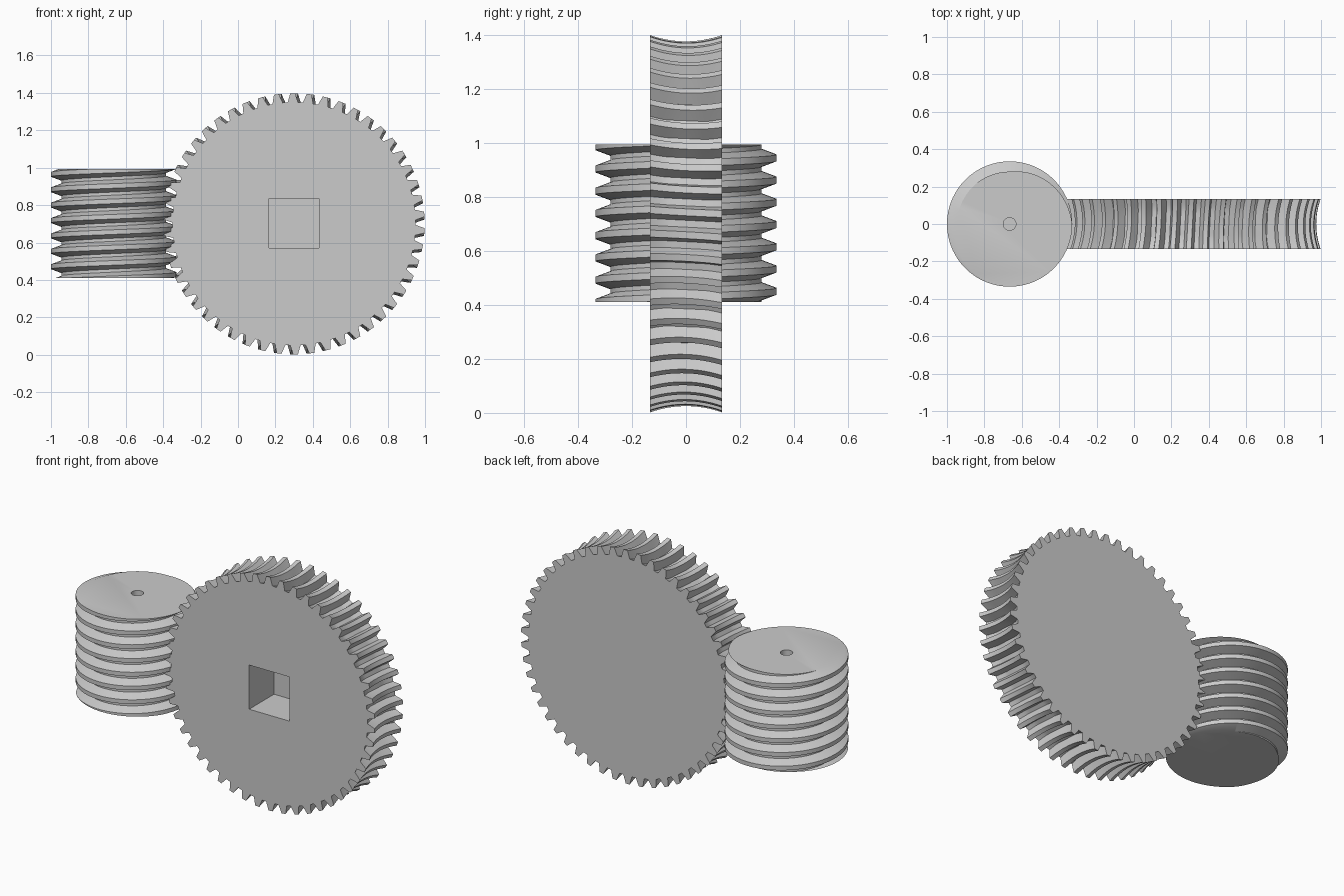
import bpy, bmesh, math
from mathutils import Vector

cube = bpy.data.objects.get("Cube")
if cube:
    bpy.data.objects.remove(cube, do_unlink=True)

mat = bpy.data.materials.new("plain grey")
mat.use_nodes = True
GREY = (0.6, 0.6, 0.6, 1)
mat.diffuse_color = GREY
mat.node_tree.nodes["Principled BSDF"].inputs["Base Color"].default_value = GREY


def make_object(name, bm):
    bmesh.ops.recalc_face_normals(bm, faces=bm.faces)
    mesh = bpy.data.meshes.new(name)
    bm.to_mesh(mesh)
    bm.free()
    mesh.materials.append(mat)
    obj = bpy.data.objects.new(name, mesh)
    bpy.context.collection.objects.link(obj)
    return obj


def cut(obj, cutter):
    """Subtract the cutter, keep the result and drop the cutter."""
    cutter.hide_render = True
    mod = obj.modifiers.new("cut", 'BOOLEAN')
    mod.operation, mod.solver, mod.object = 'DIFFERENCE', 'EXACT', cutter
    graph = bpy.context.evaluated_depsgraph_get()
    mesh = bpy.data.meshes.new_from_object(obj.evaluated_get(graph))
    obj.modifiers.clear()
    obj.data = mesh
    bpy.data.objects.remove(cutter, do_unlink=True)


def smooth(obj, angle):
    bpy.ops.object.select_all(action='DESELECT')
    obj.select_set(True)
    bpy.context.view_layer.objects.active = obj
    bpy.ops.object.shade_smooth_by_angle(angle=math.radians(angle))


# Shared gear layout
TEETH = 50
WHEEL_X, WHEEL_Z, HALF = 0.30, 0.70, 0.133
WORM_X, WORM_LOW, WORM_HIGH = -0.665, 0.41, 0.993
CENTRES = WHEEL_X - WORM_X
PITCH = 0.0823

# Worm: one continuous trapezoid thread, trimmed flat at both ends
ROOT, CREST, STEPS = 0.28, 0.335, 72
profile = [(-0.15, CREST), (0.15, CREST), (0.40, ROOT), (0.60, ROOT)]
turns = 11
bm = bmesh.new()
rows = []
for t in range(turns * STEPS + 1):
    a = math.tau * t / STEPS - math.pi / 2
    z = WORM_HIGH - 0.008 + PITCH * (t / STEPS - 9)
    rows.append([bm.verts.new((WORM_X + r * math.cos(a), r * math.sin(a), z + f * PITCH))
                 for f, r in profile])
for t in range((turns - 1) * STEPS):
    low, high = (rows[t + k] + [rows[t + k + STEPS][0]] for k in (0, 1))
    for b in range(4):
        bm.faces.new((low[b], high[b], high[b + 1], low[b + 1]))
for z, up in ((WORM_LOW, -1), (WORM_HIGH, 1)):
    res = bmesh.ops.bisect_plane(bm, geom=bm.verts[:] + bm.edges[:] + bm.faces[:],
                                 plane_co=(0, 0, z), plane_no=(0, 0, up), clear_outer=True)
    edges = [e for e in res["geom_cut"] if isinstance(e, bmesh.types.BMEdge)]
    bmesh.ops.edgeloop_fill(bm, edges=edges)
bmesh.ops.delete(bm, geom=[v for v in bm.verts if not v.link_faces], context='VERTS')
worm = make_object("worm_screw", bm)

# Blind shaft hole in the top of the worm
bm = bmesh.new()
bmesh.ops.create_cone(bm, cap_ends=True, segments=24, radius1=0.034, radius2=0.034, depth=0.9)
bmesh.ops.translate(bm, vec=(WORM_X, 0, WORM_HIGH), verts=bm.verts)
cut(worm, make_object("shaft_hole_cutter", bm))
smooth(worm, 25)

# Wheel: toothed outlines swept across the width, hollowed to hug the worm
SLICES = 16
TWIST = 0.014 / 0.65


def outline(y):
    q = (y / HALF) ** 2
    tip = 0.675 + 0.023 * q
    root = max(CENTRES - math.sqrt(0.342 ** 2 - y * y), 0.631)
    mid = (tip + root) / 2
    tooth = [(-0.34, root), (-0.24, mid), (-0.15, tip),
             (0.15, tip), (0.24, mid), (0.34, root)]
    for i in range(TEETH):
        for f, r in tooth:
            a = math.pi / 2 + math.tau * (i + f) / TEETH - TWIST * y / (2 * HALF)
            yield Vector((WHEEL_X + r * math.cos(a), y, WHEEL_Z + r * math.sin(a)))


bm = bmesh.new()
rings = [[bm.verts.new(p) for p in outline(HALF * (2 * s / SLICES - 1))]
         for s in range(SLICES + 1)]
for front, back in zip(rings, rings[1:]):
    for i in range(len(front)):
        bm.faces.new((front[i - 1], front[i], back[i], back[i - 1]))
bm.faces.new(rings[0])
bm.faces.new(rings[-1])
wheel = make_object("worm_wheel", bm)

# Blind square socket in the front of the wheel
bm = bmesh.new()
bmesh.ops.create_cube(bm, size=1)
bmesh.ops.scale(bm, vec=(0.266, 0.47, 0.264), verts=bm.verts)
bmesh.ops.translate(bm, vec=(WHEEL_X, -HALF, WHEEL_Z + 0.004), verts=bm.verts)
cut(wheel, make_object("socket_cutter", bm))
smooth(wheel, 25)
